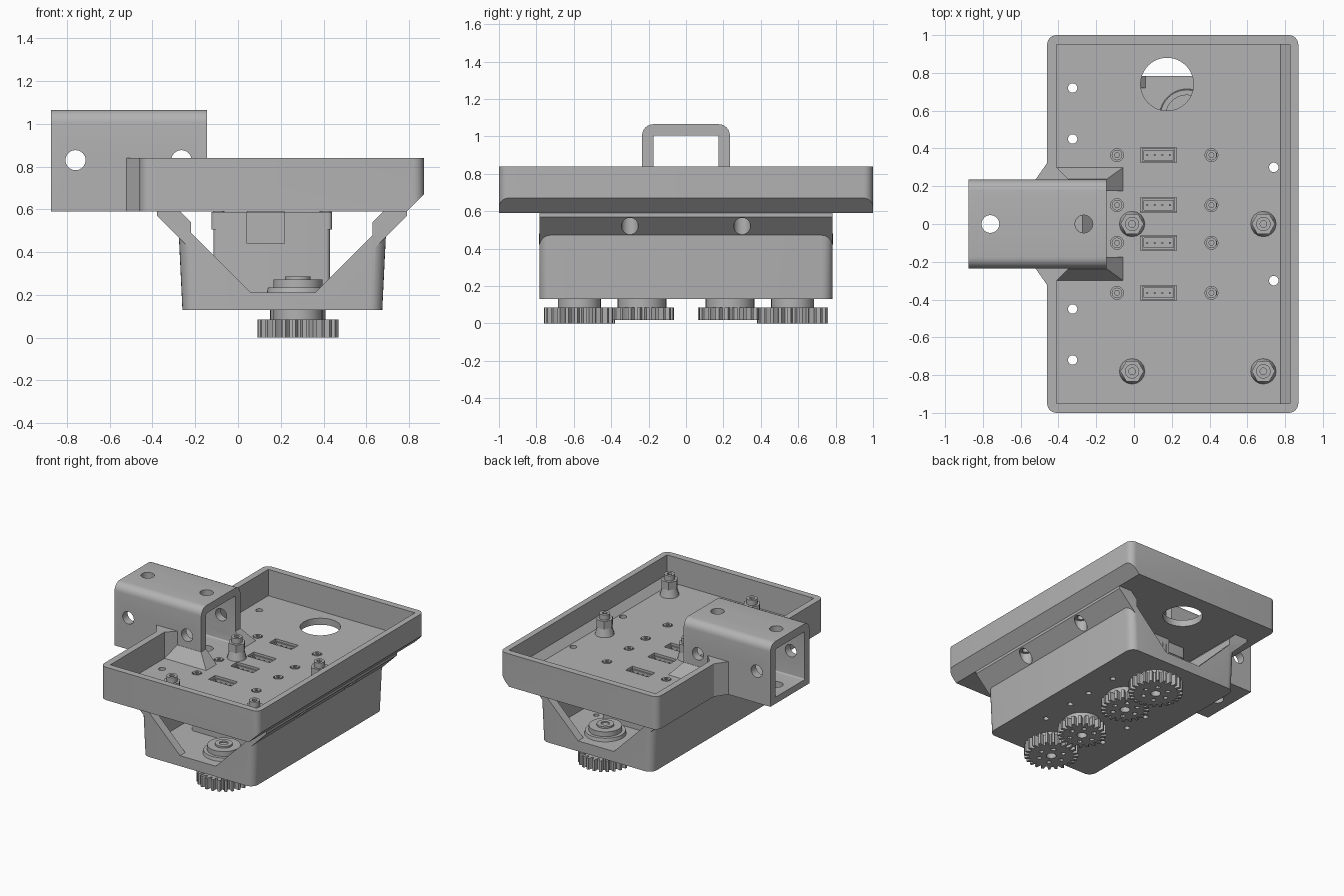
import bpy, bmesh
from math import sin, cos, pi, radians

if "Cube" in bpy.data.objects:
    bpy.data.objects.remove(bpy.data.objects["Cube"])

grey = bpy.data.materials.new("plain grey")
grey.use_nodes = True
COLOUR = (0.45, 0.45, 0.45, 1)
grey.diffuse_color = COLOUR
grey.node_tree.nodes["Principled BSDF"].inputs["Base Color"].default_value = COLOUR
parts = []


def finish(bm, name):
    bmesh.ops.recalc_face_normals(bm, faces=bm.faces)
    mesh = bpy.data.meshes.new(name)
    bm.to_mesh(mesh)
    bm.free()
    ob = bpy.data.objects.new(name, mesh)
    bpy.context.scene.collection.objects.link(ob)
    mesh.materials.append(grey)
    parts.append(ob)
    return ob


def prism(name, pts, axis, lo, hi, shrink=(1, 1)):
    """Extrude a 2D outline along an axis; shrink scales the low end."""
    place = {"x": lambda u, v, w: (w, u, v),
             "y": lambda u, v, w: (u, w, v),
             "z": lambda u, v, w: (u, v, w)}[axis]
    cu = (min(p[0] for p in pts) + max(p[0] for p in pts)) / 2
    cv = (min(p[1] for p in pts) + max(p[1] for p in pts)) / 2
    bm = bmesh.new()
    a = [bm.verts.new(place(cu + (u - cu) * shrink[0], cv + (v - cv) * shrink[1], lo)) for u, v in pts]
    b = [bm.verts.new(place(u, v, hi)) for u, v in pts]
    bm.faces.new(a)
    bm.faces.new(b)
    n = len(pts)
    for i in range(n):
        j = (i + 1) % n
        bm.faces.new((a[i], a[j], b[j], b[i]))
    return finish(bm, name)


def ring(u, v, r, n=32):
    return [(u + r * cos(2 * pi * i / n), v + r * sin(2 * pi * i / n)) for i in range(n)]


def rect(u0, u1, v0, v1, r=0.0, bottom=True):
    """Rectangle outline, rounded by r (optionally only at its top corners)."""
    out = []
    corners = ((u1, v1, -1, -1), (u0, v1, 1, -1), (u0, v0, 1, 1), (u1, v0, -1, 1))
    for k, (u, v, su, sv) in enumerate(corners):
        if r == 0 or (k > 1 and not bottom):
            out.append((u, v))
            continue
        for s in range(7):
            t = pi / 2 * (k + s / 6)
            out.append((u + su * r + r * cos(t), v + sv * r + r * sin(t)))
    return out


def hull(name, pts):
    bm = bmesh.new()
    for p in pts:
        bm.verts.new(p)
    bmesh.ops.convex_hull(bm, input=bm.verts)
    return finish(bm, name)


def combine(ob, other, operation="DIFFERENCE"):
    mod = ob.modifiers.new("cut", "BOOLEAN")
    mod.operation, mod.solver, mod.object = operation, "EXACT", other
    dg = bpy.context.evaluated_depsgraph_get()
    mesh = bpy.data.meshes.new_from_object(ob.evaluated_get(dg))
    ob.modifiers.clear()
    ob.data = mesh
    mesh.materials.clear()
    mesh.materials.append(grey)
    parts.remove(other)
    bpy.data.objects.remove(other)


def drill(ob, u, v, r, lo, hi, axis="z", n=24):
    combine(ob, prism("drill", ring(u, v, r, n), axis, lo, hi))


MOTOR_X, GEAR_X, FLOOR = 0.16, 0.28, 0.64
ROWS = (-0.365, -0.1, 0.1, 0.365)
LEFT_SCREWS = [(-0.325, y) for y in (-0.72, -0.45, 0.45, 0.72)]
RIGHT_SCREWS = [(0.74, y) for y in (-0.3, 0.3)]

# Tray with a chamfered lower edge on one long side
tray = prism("tray", rect(-0.46, 0.87, -1, 1, 0.05), "z", 0.59, 0.84)
combine(tray, prism("chamfer", [(0.77, 0.57), (0.9, 0.7), (0.9, 0.57)], "y", -1.1, 1.1))
combine(tray, prism("cavity", [(-0.41, FLOOR), (0.775, FLOOR), (0.825, 0.69), (0.825, 0.9), (-0.41, 0.9)],
                    "y", -0.95, 0.95))
combine(tray, prism("tube_gap", rect(-0.5, -0.4, -0.2, 0.2), "z", FLOOR, 0.9))
drill(tray, 0.175, 0.74, 0.14, 0.5, 0.7, n=48)
for x, y in LEFT_SCREWS + RIGHT_SCREWS:
    drill(tray, x, y, 0.025, 0.5, 0.8)
drill(tray, -0.265, 0, 0.047, 0.5, 0.8)
for y in ROWS:
    combine(tray, prism("slot", rect(0.035, 0.225, y - 0.04, y + 0.04), "z", 0.5, 0.7))
    for x in (-0.09, 0.41):
        drill(tray, x, y, 0.034, 0.5, 0.7)

# Square mounting tube
tube = prism("mounting_tube", rect(-0.235, 0.235, 0.59, 1.065, 0.06, False), "x", -0.875, -0.145)
combine(tube, prism("bore", rect(-0.175, 0.175, FLOOR, 1.005, 0.01), "x", -1, 0))
for x in (-0.76, -0.265):
    drill(tube, x, 0.83, 0.047, -0.4, 0.4, "y", 32)
    drill(tube, x, 0, 0.047, 0.5, 1.2, "z", 32)

# Gussets joining tube and tray
for s in (-1, 1):
    prism("outer_gusset", [(-0.525, s * 0.23), (-0.455, s * 0.33), (-0.455, s * 0.23)], "z", 0.59, 0.84)
    prism("corner_gusset", [(-0.415, s * 0.305), (-0.34, s * 0.23), (-0.415, s * 0.23)], "z", 0.63, 0.84)
    hull("foot_gusset",
         [(x, s * y, FLOOR - 0.01) for x in (-0.42, -0.05) for y in (0.175, 0.305)]
         + [(x, s * y, 0.735) for x in (-0.42, -0.145) for y in (0.175, 0.237)])

# Lower housing: tapered rounded box with flared flanges
housing = prism("lower_housing", rect(-0.277, 0.692, -0.785, 0.785, 0.06), "z", 0.13, 0.48, (0.965, 0.997))
flare = prism("flare", [(-0.22, 0.41), (-0.38, 0.57), (-0.38, 0.592), (0.79, 0.592), (0.79, 0.57), (0.63, 0.41)],
              "y", -0.783, 0.783)
combine(housing, flare, "UNION")
combine(housing, prism("inside", [(-0.22, 0.21), (-0.22, 0.54), (-0.29, 0.61), (0.70, 0.61), (0.63, 0.54), (0.63, 0.21)],
                       "y", -0.72, 0.72))
combine(housing, prism("window", [(0.06, 0.21), (-0.22, 0.49), (-0.22, 0.54), (-0.29, 0.61),
                                  (0.70, 0.61), (0.63, 0.54), (0.63, 0.48), (0.36, 0.21)], "y", -0.9, 0.9))
for x, y in LEFT_SCREWS + RIGHT_SCREWS:
    drill(housing, x, y, 0.045, 0.3, 0.565)
    drill(housing, x, y, 0.025, 0.5, 0.7)
for y in ROWS:
    for x in (-0.02, 0.5):
        drill(housing, x, y, 0.02, 0.1, 0.3)

# Two motors with connectors and screws
for s in (-1, 1):
    y = s * 0.235
    prism("motor_body", rect(-0.115, 0.43, y - 0.165, y + 0.165, 0.02), "z", 0.2, 0.51)
    prism("motor_cap", rect(-0.125, 0.44, y - 0.17, y + 0.17, 0.02), "z", 0.505, 0.588)
    prism("motor_boss", ring(GEAR_X, y, 0.13), "z", 0.08, 0.22)
for y in ROWS:
    combine_y = -1 if y < 0 else 1
    plug = prism("connector", rect(0.042, 0.218, y - 0.035, y + 0.035), "z", 0.44, 0.625)
    combine(plug, prism("socket", rect(0.052, 0.208, y - 0.025, y + 0.025), "z", 0.6, 0.7))
    for i in range(4):
        prism("connector_pin", ring(0.07 + i * 0.04, y, 0.006, 8), "z", 0.595, 0.62)
    for x in (-0.09, 0.41):
        screw = prism("motor_screw", ring(x, y, 0.028, 20), "z", 0.57, 0.645)
        drill(screw, x, y, 0.014, 0.62, 0.7, n=6)
for s in (-1, 1):
    yf = s * 0.402
    prism("side_connector", rect(0.04, 0.22, yf - 0.03, yf + 0.03), "z", 0.44, 0.588)
    for i in range(5):
        prism("connector_rib", rect(0.06 + i * 0.033, 0.07 + i * 0.033, yf - 0.035, yf + 0.035), "z", 0.44, 0.54)

# Bearings that carry the outer gears
for s in (-1, 1):
    y = s * 0.57
    prism("bearing_collar", ring(GEAR_X, y, 0.14, 40), "z", 0.2, 0.235, (1.05, 1.05))
    prism("bearing_disc", ring(GEAR_X, y, 0.115, 40), "z", 0.23, 0.272)
    top = prism("bearing_hub", ring(GEAR_X, y, 0.06), "z", 0.26, 0.285)
    drill(top, GEAR_X, y, 0.03, 0.275, 0.4)
    prism("bearing_neck", ring(GEAR_X, y, 0.115), "z", 0.07, 0.15)


# Spur gears under the housing
def gear(name, y, r, teeth, lo, hi):
    pts = []
    for i in range(teeth):
        for step, rad in ((0.0, r - 0.035), (0.3, r - 0.035), (0.45, r), (0.8, r), (0.98, r - 0.034)):
            t = 2 * pi * (i + step) / teeth
            pts.append((GEAR_X + rad * cos(t), y + rad * sin(t)))
    g = prism(name, pts, "z", lo, hi)
    drill(g, GEAR_X, y, 0.035, lo - 0.1, lo + 0.05)
    for i in range(6):
        t = pi / 3 * i
        drill(g, GEAR_X + 0.09 * cos(t), y + 0.09 * sin(t), 0.017, lo - 0.1, lo + 0.05, n=12)


for s in (-1, 1):
    gear("outer_gear", s * 0.57, 0.19, 24, 0.0, 0.085)
    gear("motor_gear", s * 0.235, 0.17, 21, 0.018, 0.085)

# Standoffs on the tray floor
for x in (-0.01, 0.685):
    for y in (-0.78, 0):
        prism("standoff_base", ring(x, y, 0.05, 16), "z", FLOOR - 0.01, 0.71, (1.4, 1.4))
        prism("standoff_nut", ring(x, y, 0.062, 6), "z", 0.7, 0.76)
        post = prism("standoff_post", ring(x, y, 0.038, 20), "z", 0.75, 0.8)
        drill(post, x, y, 0.018, 0.77, 0.9, n=12)

# Smooth the curved faces while keeping edges sharp
bpy.ops.object.select_all(action="DESELECT")
for ob in parts:
    ob.select_set(True)
bpy.context.view_layer.objects.active = tray
bpy.ops.object.shade_smooth_by_angle(angle=radians(30))
